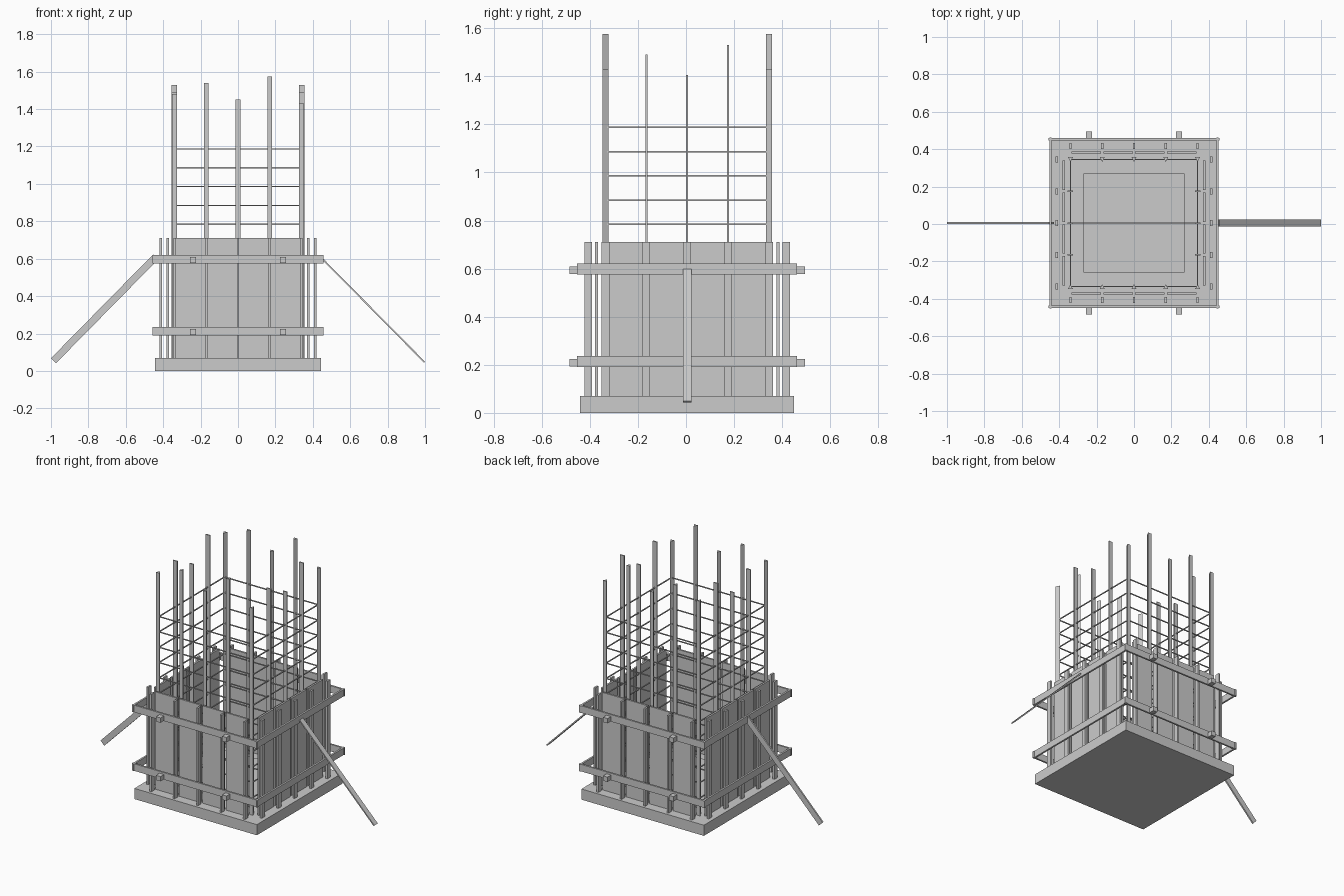
import bpy, math
from mathutils import Vector

if "Cube" in bpy.data.objects:
    bpy.data.objects.remove(bpy.data.objects["Cube"])

CY = 0.005  # column axis in y


def mesh(name, verts, faces):
    me = bpy.data.meshes.new(name)
    me.from_pydata(verts, [], faces)
    me.update()
    ob = bpy.data.objects.new(name, me)
    bpy.context.collection.objects.link(ob)
    return ob


def box(name, x, y, z0, z1, sx, sy):
    bpy.ops.mesh.primitive_cube_add(size=1, location=(x, y + CY, (z0 + z1) / 2))
    ob = bpy.context.object
    ob.name = name
    ob.scale = (sx, sy, z1 - z0)
    return ob


def beam(name, a, b, u, v):
    """Board between two points; u and v are half-size vectors of its section."""
    a, b, u, v = map(Vector, (a, b, u, v))
    ring = [-u - v, u - v, u + v, -u + v]
    verts = [p + r for p in (a, b) for r in ring]
    faces = [(3, 2, 1, 0), (4, 5, 6, 7)] + [(i, (i + 1) % 4, (i + 1) % 4 + 4, i + 4) for i in range(4)]
    return mesh(name, verts, faces)


def three_sided_bar(name, x, y, z0, z1, side):
    pts = [(x - .013, y + side * .012), (x + .013, y + side * .012), (x, y - side * .013)]
    verts = [(px, py + CY, z) for z in (z0, z1) for px, py in pts]
    faces = [(2, 1, 0), (3, 4, 5), (0, 1, 4, 3), (1, 2, 5, 4), (2, 0, 3, 5)]
    if side > 0:
        faces = [f[::-1] for f in faces]
    return mesh(name, verts, faces)


# footing and concrete kicker inside the form
box("footing_slab", 0, 0, 0, .07, .89, .89)
box("concrete_kicker", 0, 0, .07, .10, .54, .53)

# formwork: sheathing boards, studs and walers on four sides
GRID = (-.34, -.17, 0, .17, .34)
for s in (-1, 1):
    for c in (-.255, -.085, .085, .255):
        box("sheathing_board", c, s * .377, .07, .71, .157, .012)
        box("sheathing_board", s * .376, c, .07, .71, .012, .157)
    for g in GRID:
        box("stud", g, s * .412, .07, .71, .012, .032)
        box("stud", s * .413, g, .07, .71, .012, .032)
    for z in (.19, .575):
        box("waler", 0, s * .448, z, z + .046, .915, .012)
        box("waler", s * .447, 0, z, z + .046, .012, .915)
        for x in (-.24, .24):
            box("tie_bolt", x, s * .472, z + .002, z + .034, .032, .036)

# vertical reinforcement with staggered tops
row_tops = (1.48, 1.54, 1.45, 1.575, 1.43)
for s in (-1, 1):
    for x, top in zip(GRID, row_tops):
        three_sided_bar("rebar", x, s * .34, .07, top, s)
    for y, top in zip((-.17, 0, .17), (1.49, 1.405, 1.53)):
        box("rebar", s * .34, y, .07, top, .03, .008)

# stirrups tying the bars together
for i in range(11):
    z = .18 + i * .1007
    for s in (-1, 1):
        box("stirrup", 0, s * .34, z - .003, z + .003, .69, .006)
        box("stirrup", s * .34, 0, z - .003, z + .003, .006, .69)
box("cross_tie", 0, 0, .177, .183, .68, .006)

# diagonal braces
d = math.sqrt(.5)
beam("right_brace", (.455, CY, .595), (.997, CY, .047), (0, .018, 0), (.004 * d, 0, .004 * d))
beam("left_brace", (-.44, CY, .61), (-.986, CY, .055), (.019 * d, 0, -.019 * d), (0, .005, 0))
